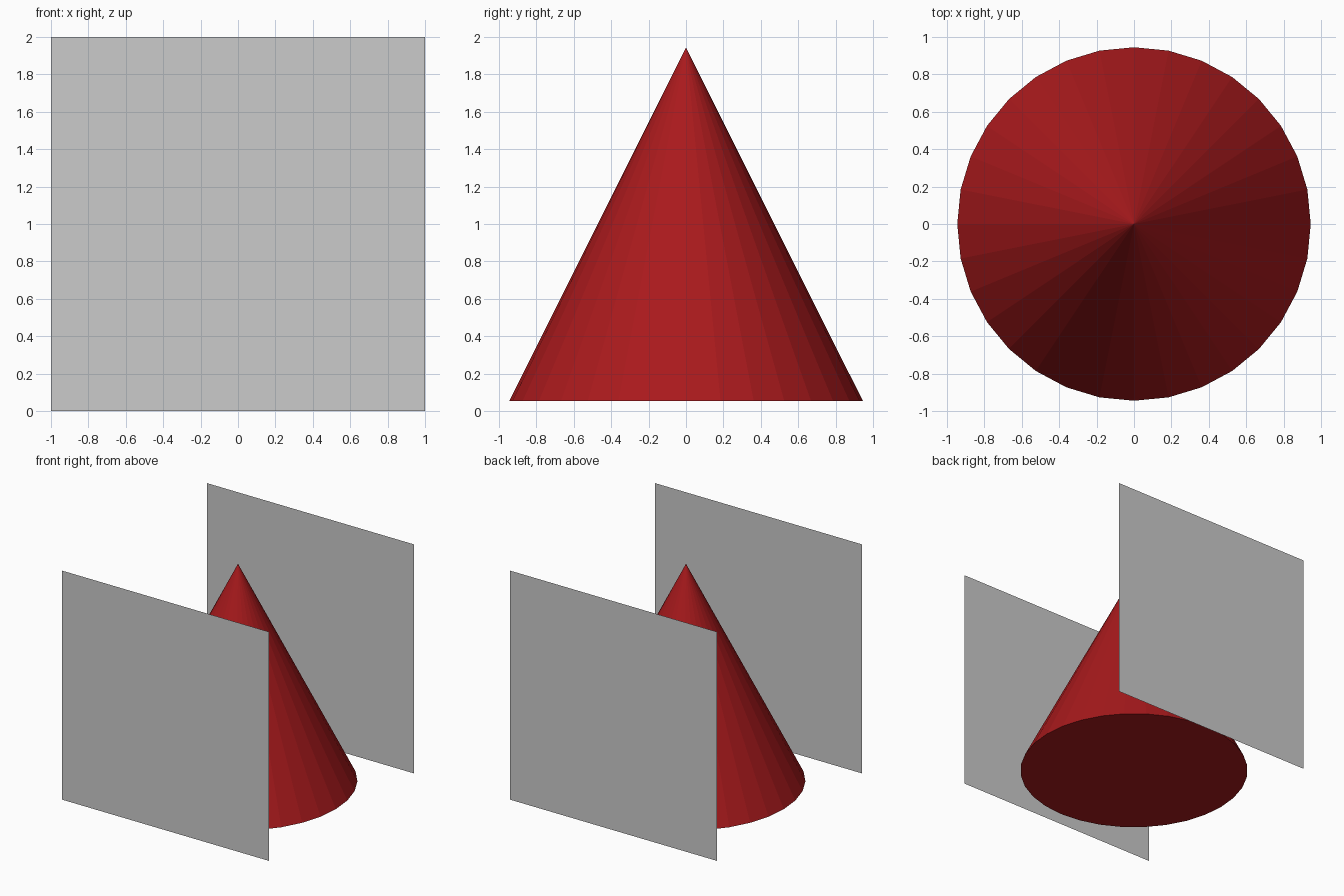
import bpy
from math import pi

if "Cube" in bpy.data.objects:
    bpy.data.objects.remove(bpy.data.objects["Cube"])

# Red cone between the panels
R = 0.945
bpy.ops.mesh.primitive_cone_add(vertices=32, radius1=R, radius2=0, depth=2 * R,
                                location=(0, 0, 1))
cone = bpy.context.object
cone.name = "cone"
red = bpy.data.materials.new("dark_red")
red.diffuse_color = (0.4, 0.01, 0.012, 1)
red.use_nodes = True
red.node_tree.nodes["Principled BSDF"].inputs["Base Color"].default_value = red.diffuse_color
cone.data.materials.append(red)

# Thin upright panels at front and back, both facing outwards
for name, y, turn in (("front_panel", -1, 0), ("back_panel", 1, pi)):
    bpy.ops.mesh.primitive_plane_add(size=2, location=(0, y, 1),
                                     rotation=(pi / 2, 0, turn))
    bpy.context.object.name = name
